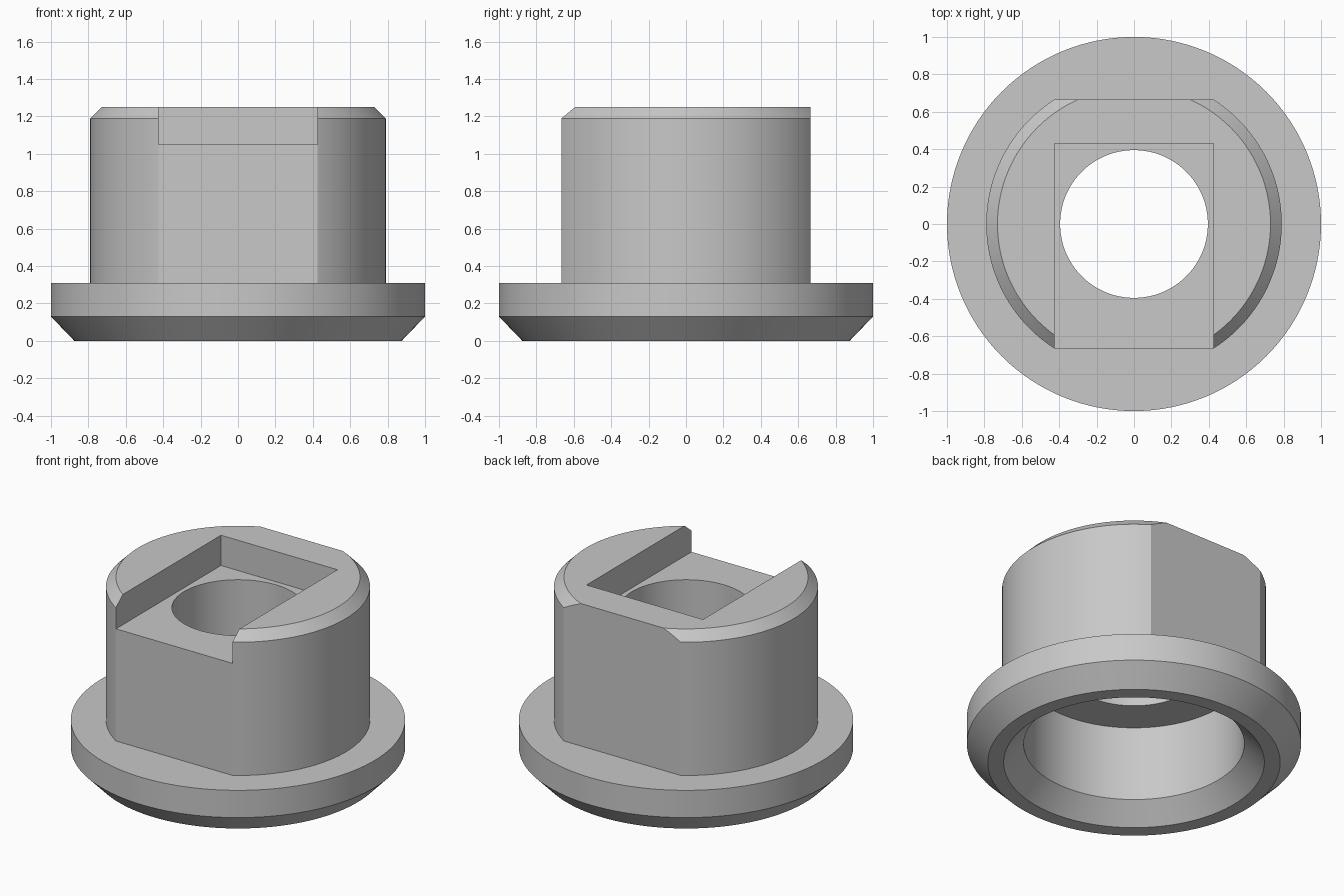
import bpy, bmesh
from math import cos, sin, tau, radians, sqrt

cube = bpy.data.objects.get("Cube")
if cube:
    bpy.data.objects.remove(cube, do_unlink=True)

SIDES = 128
RADIUS, FLAT_Y = 0.79, 0.665
FLANGE_TOP, TOP = 0.31, 1.25

grey = bpy.data.materials.new("plain grey")
grey.use_nodes = True
grey.diffuse_color = (0.58, 0.58, 0.58, 1)
grey.node_tree.nodes["Principled BSDF"].inputs["Base Color"].default_value = grey.diffuse_color


def add_object(name, bm):
    bmesh.ops.recalc_face_normals(bm, faces=bm.faces)
    mesh = bpy.data.meshes.new(name)
    bm.to_mesh(mesh)
    bm.free()
    mesh.materials.append(grey)
    obj = bpy.data.objects.new(name, mesh)
    bpy.context.collection.objects.link(obj)
    return obj


def lathe(name, profile):
    """Spin a closed (radius, height) outline around z."""
    bm = bmesh.new()
    rings = [[bm.verts.new((r * cos(tau * i / SIDES), r * sin(tau * i / SIDES), z))
              for i in range(SIDES)] for r, z in profile]
    for a, b in zip(rings, rings[1:] + rings[:1]):
        for i in range(SIDES):
            j = (i + 1) % SIDES
            bm.faces.new((a[i], a[j], b[j], b[i]))
    return add_object(name, bm)


def box(name, low, high):
    bm = bmesh.new()
    bmesh.ops.create_cube(bm, size=1)
    for v in bm.verts:
        v.co = [h if c > 0 else l for c, l, h in zip(v.co, low, high)]
    return add_object(name, bm)


def cut(target, cutter):
    cutter.hide_render = True
    mod = target.modifiers.new("cut", 'BOOLEAN')
    mod.operation = 'DIFFERENCE'
    mod.solver = 'EXACT'
    mod.object = cutter
    bpy.context.view_layer.objects.active = target
    bpy.ops.object.modifier_apply(modifier=mod.name)
    bpy.data.objects.remove(cutter, do_unlink=True)


# Flanged bushing: chamfered flange, chamfered boss, stepped bore
bushing = lathe("flanged_bushing", [
    (0.78, 0), (0.875, 0), (1, 0.13), (1, FLANGE_TOP),
    (RADIUS, FLANGE_TOP), (RADIUS, 1.19), (0.73, TOP),
    (0.395, TOP), (0.395, 0.62), (0.66, 0.62), (0.66, 0.125)])

# Flats on the front and back of the boss
cut(bushing, box("front_flat_cutter", (-1.2, -1.2, FLANGE_TOP), (1.2, -FLAT_Y, 1.5)))
cut(bushing, box("back_flat_cutter", (-1.2, FLAT_Y, FLANGE_TOP), (1.2, 1.2, 1.5)))

# Slot in the top, open to the front and as wide as the flat
half = sqrt(RADIUS ** 2 - FLAT_Y ** 2) - 0.001
cut(bushing, box("slot_cutter", (-half, -1.2, 1.05), (half, 0.43, 1.5)))

# Smooth round walls with crisp edges
bpy.ops.object.select_all(action='DESELECT')
bushing.select_set(True)
bpy.context.view_layer.objects.active = bushing
bpy.ops.object.shade_smooth_by_angle(angle=radians(20))
